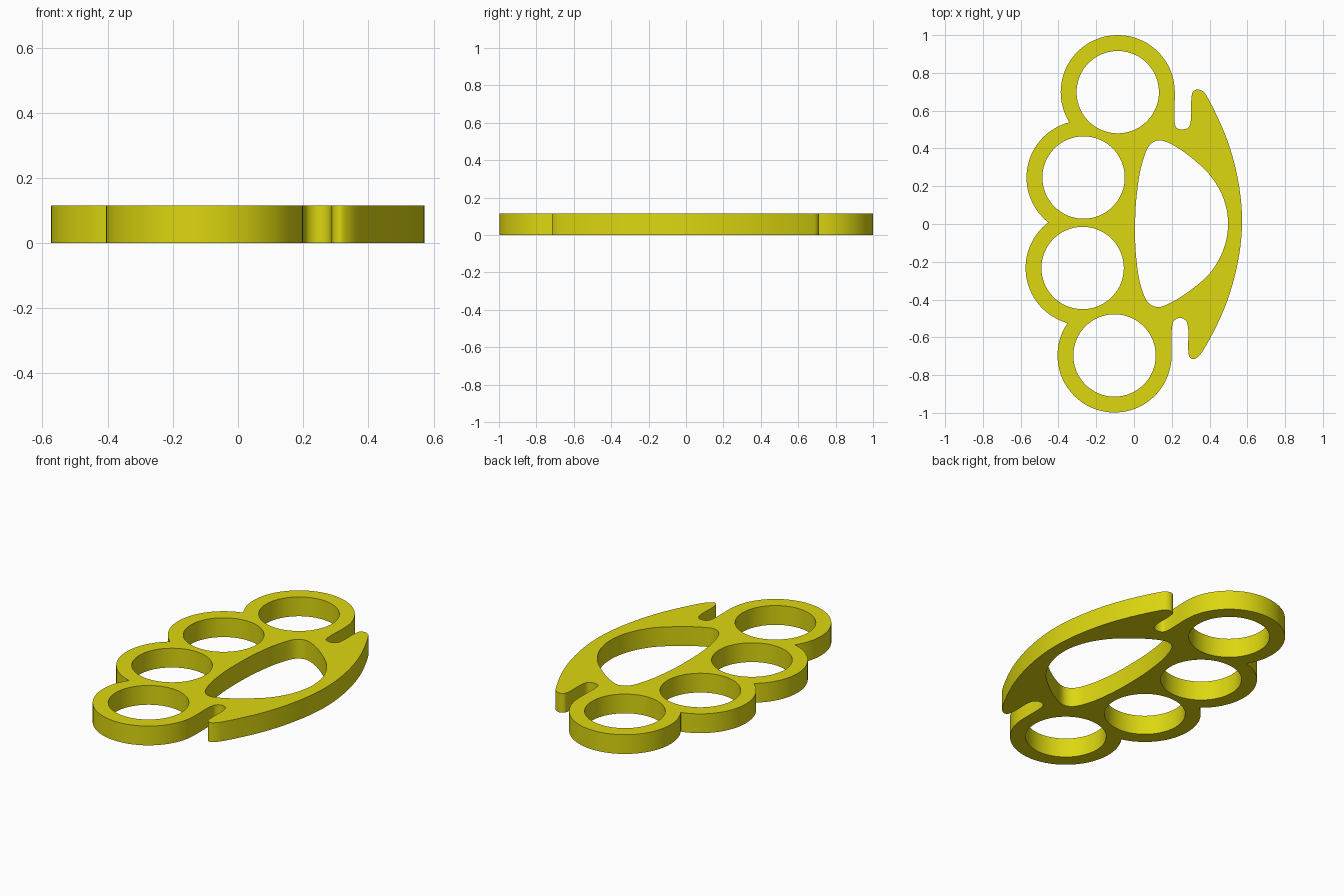
import bpy, bmesh, math
from mathutils import Vector
from mathutils.geometry import intersect_sphere_sphere_2d

if "Cube" in bpy.data.objects:
    bpy.data.objects.remove(bpy.data.objects["Cube"])

THICK = 0.115
R_OUT, R_IN = 0.302, 0.218
RINGS = [Vector(c) for c in ((-0.086, 0.698), (-0.267, 0.246),
                             (-0.272, -0.233), (-0.103, -0.696))]


def arc(c, r, a0, a1, step=math.radians(4)):
    n = max(2, round((a1 - a0) / step))
    return [(c.x + r * math.cos(a0 + (a1 - a0) * i / n),
             c.y + r * math.sin(a0 + (a1 - a0) * i / n)) for i in range(n + 1)]


def smooth_path(pts, closed, n=8):
    """Centripetal Catmull-Rom; an open path drops its first and last guide points."""
    p = [Vector(q) for q in pts]
    if closed:
        p = [p[-1]] + p + p[:2]
    out = []
    for a, b, c, d in zip(p, p[1:], p[2:], p[3:]):
        t1 = (b - a).length ** 0.5
        t2 = t1 + (c - b).length ** 0.5
        t3 = t2 + (d - c).length ** 0.5
        for i in range(n):
            t = t1 + (t2 - t1) * i / n
            a1 = a.lerp(b, t / t1)
            a2 = b.lerp(c, (t - t1) / (t2 - t1))
            a3 = c.lerp(d, (t - t2) / (t3 - t2))
            b1 = a1.lerp(a2, t / t2)
            b2 = a2.lerp(a3, (t - t1) / (t3 - t1))
            out.append(tuple(b1.lerp(b2, (t - t1) / (t2 - t1))))
    return out


# Outer outline: four ring arcs meeting at their crossings
def angle_to(c, p):
    return math.atan2(p.y - c.y, p.x - c.x) % math.tau


joints = [min(intersect_sphere_sphere_2d(a, R_OUT, b, R_OUT), key=lambda v: v.x)
          for a, b in zip(RINGS, RINGS[1:])]
outline = []
for i, c in enumerate(RINGS):
    start = 0.0 if i == 0 else angle_to(c, joints[i - 1])
    end = math.tau if i == 3 else angle_to(c, joints[i])
    outline += arc(c, R_OUT, start, end)[:-1]

# Slots, horn tips and the bowed right edge, from bottom to top
outline += smooth_path([
    (0.193, -0.75), (0.199, -0.696), (0.201, -0.55), (0.212, -0.512), (0.243, -0.497),
    (0.275, -0.512), (0.287, -0.555), (0.287, -0.665), (0.295, -0.705), (0.315, -0.716),
    (0.342, -0.7), (0.375, -0.655), (0.485, -0.43), (0.55, -0.2), (0.572, 0.01),
    (0.553, 0.22), (0.495, 0.44), (0.395, 0.66), (0.366, 0.702), (0.335, 0.712),
    (0.312, 0.7), (0.304, 0.665), (0.301, 0.55), (0.289, 0.512), (0.257, 0.5),
    (0.225, 0.51), (0.215, 0.54), (0.216, 0.698), (0.21, 0.75)], False)

# Palm opening
palm = smooth_path([
    (0.135, 0.443), (0.085, 0.42), (0.04, 0.31), (0.013, 0.14), (0.006, 0.0),
    (0.01, -0.16), (0.034, -0.32), (0.075, -0.415), (0.124, -0.44), (0.2, -0.414),
    (0.32, -0.335), (0.41, -0.25), (0.477, -0.125), (0.498, 0.01), (0.472, 0.14),
    (0.405, 0.255), (0.32, 0.338), (0.21, 0.416)], True)

# Filled, extruded curve
curve = bpy.data.curves.new("knuckle_plate", 'CURVE')
curve.dimensions = '2D'
curve.fill_mode = 'BOTH'
curve.extrude = THICK / 2
finger_holes = [arc(c, R_IN, 0, math.tau)[:-1] for c in RINGS]
for loop in [outline, palm] + finger_holes:
    s = curve.splines.new('POLY')
    s.points.add(len(loop) - 1)
    for pt, (x, y) in zip(s.points, loop):
        pt.co = (x, y, 0, 1)
    s.use_cyclic_u = True
temp = bpy.data.objects.new("outline_curve", curve)
bpy.context.collection.objects.link(temp)
bpy.context.view_layer.update()
mesh = bpy.data.meshes.new_from_object(temp.evaluated_get(
    bpy.context.evaluated_depsgraph_get()))
bpy.data.objects.remove(temp)

# Weld caps to walls and stand on the ground
bm = bmesh.new()
bm.from_mesh(mesh)
bmesh.ops.remove_doubles(bm, verts=bm.verts, dist=0.0003)
bmesh.ops.translate(bm, verts=bm.verts, vec=(0, 0, THICK / 2))
bmesh.ops.recalc_face_normals(bm, faces=bm.faces)
bm.to_mesh(mesh)
bm.free()

plate = bpy.data.objects.new("four_ring_plate", mesh)
bpy.context.collection.objects.link(plate)
mat = bpy.data.materials.new("yellow")
mat.diffuse_color = (0.72, 0.68, 0.005, 1)
mat.use_nodes = True
mat.node_tree.nodes["Principled BSDF"].inputs["Base Color"].default_value = mat.diffuse_color
mesh.materials.clear()
mesh.materials.append(mat)
bpy.context.view_layer.objects.active = plate
plate.select_set(True)
bpy.ops.object.shade_smooth_by_angle(angle=math.radians(30))
